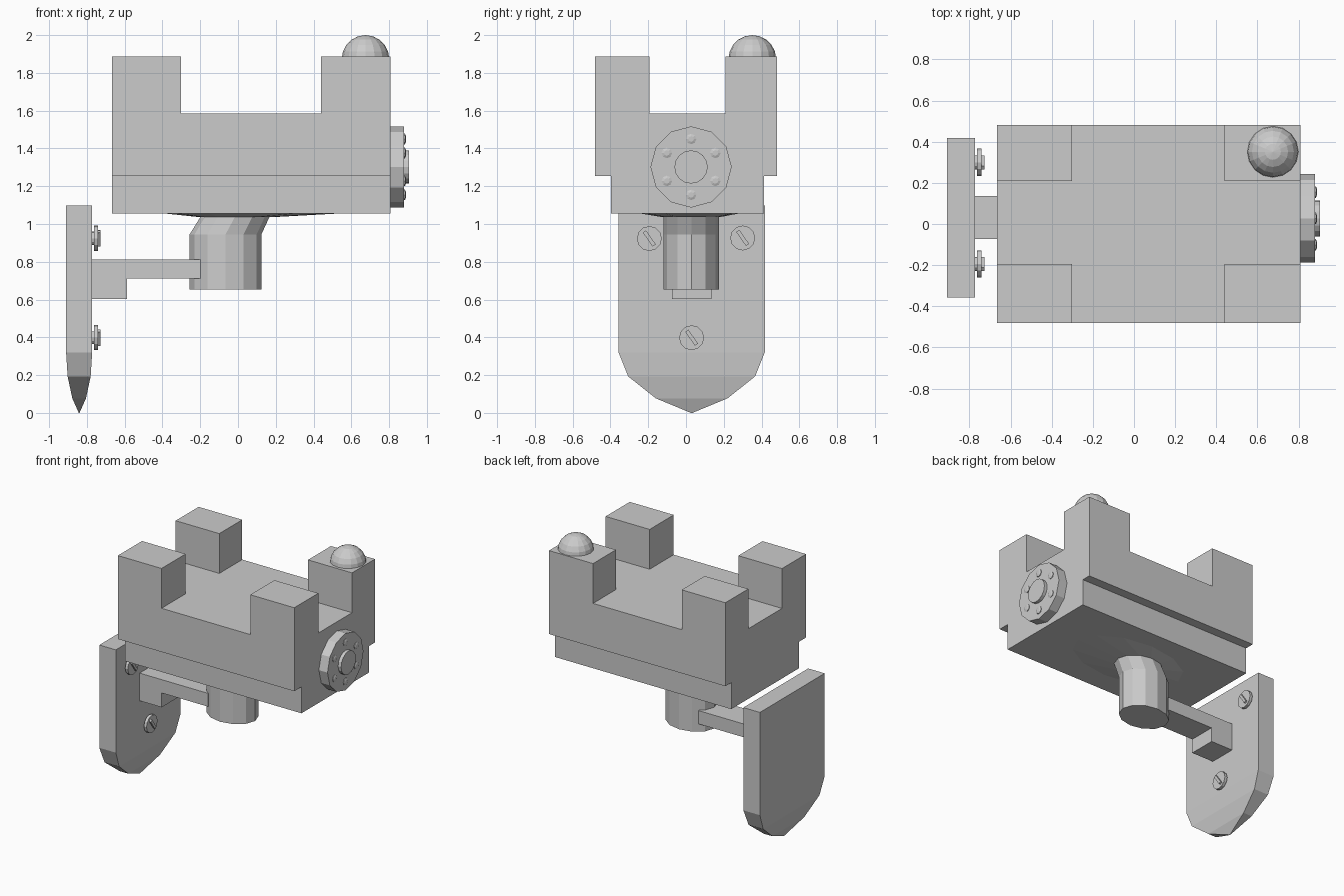
import bpy, bmesh, math
from mathutils import Vector

if "Cube" in bpy.data.objects:
    bpy.data.objects.remove(bpy.data.objects["Cube"])


def finish(name, bm):
    bmesh.ops.recalc_face_normals(bm, faces=bm.faces[:])
    mesh = bpy.data.meshes.new(name)
    bm.to_mesh(mesh)
    bm.free()
    ob = bpy.data.objects.new(name, mesh)
    bpy.context.collection.objects.link(ob)
    return ob


def loft(name, rings):
    """Skin a list of equal-length closed rings and cap both ends."""
    bm = bmesh.new()
    vs = [[bm.verts.new(p) for p in r] for r in rings]
    n = len(vs[0])
    for a, b in zip(vs, vs[1:]):
        for i in range(n):
            j = (i + 1) % n
            bm.faces.new((a[i], a[j], b[j], b[i]))
    bm.faces.new(vs[0])
    bm.faces.new(vs[-1])
    return finish(name, bm)


def box(name, x0, x1, y0, y1, z0, z1):
    return loft(name, [[(x0, y0, z), (x1, y0, z), (x1, y1, z), (x0, y1, z)] for z in (z0, z1)])


def ellipse(cx, cy, z, rx, ry, n=12):
    return [(cx + rx * math.cos(math.tau * i / n), cy + ry * math.sin(math.tau * i / n), z)
            for i in range(n)]


def turned_x(name, y, z, profile, n=12):
    """Round part on the x axis from (x, radius) pairs."""
    return loft(name, [[(x, y + r * math.cos(math.tau * i / n), z + r * math.sin(math.tau * i / n))
                        for i in range(n)] for x, r in profile])


# Body: four corner towers cut from one block, by keeping a cell grid
X = [-0.667, -0.302, 0.44, 0.808]
Y = [-0.482, -0.194, 0.208, 0.482]
bm = bmesh.new()
grid = {}


def vert(i, j, z):
    key = (i, j, z)
    if key not in grid:
        grid[key] = bm.verts.new((X[i], Y[j], z))
    return grid[key]


LOW, DECK, TOP = 1.255, 1.585, 1.886
corners = [(0, 0), (1, 0), (1, 1), (0, 1)]
for i in range(3):
    for j in range(3):
        tower = i != 1 and j != 1
        for z in (LOW, TOP if tower else DECK):
            bm.faces.new([vert(i + a, j + b, z) for a, b in corners])
        for k in range(4):
            (a, b), (c, d) = corners[k], corners[(k + 1) % 4]
            p, q = (i + a, j + b), (i + c, j + d)
            outer = (p[0] == q[0] and p[0] in (0, 3)) or (p[1] == q[1] and p[1] in (0, 3))
            if outer:
                bm.faces.new((vert(*p, LOW), vert(*q, LOW), vert(*q, DECK), vert(*p, DECK)))
            if tower:
                bm.faces.new((vert(*p, DECK), vert(*q, DECK), vert(*q, TOP), vert(*p, TOP)))
bmesh.ops.dissolve_limit(bm, angle_limit=0.01, verts=bm.verts[:], edges=bm.edges[:])
finish("castle_body", bm)
box("lower_body", X[0], X[3], -0.396, 0.412, 1.055, LOW)

# Dome knob on one tower
bm = bmesh.new()
bmesh.ops.create_uvsphere(bm, u_segments=16, v_segments=10, radius=0.126)
bmesh.ops.translate(bm, verts=bm.verts[:], vec=Vector((0.675, 0.351, 1.874)))
finish("dome_knob", bm)

# Round end cap with hub and studs
turned_x("end_cap", 0.027, 1.302, [(0.79, 0.215), (0.88, 0.215)])
turned_x("cap_hub", 0.027, 1.302, [(0.85, 0.088), (0.905, 0.088)], 16)
for k in range(6):
    a = math.tau * (k + 0.5) / 6
    turned_x("cap_stud", 0.027 + 0.148 * math.cos(a), 1.302 + 0.148 * math.sin(a),
             [(0.87, 0.028), (0.884, 0.028), (0.889, 0.015)], 8)

# Shallow flange and bent post below
loft("post_flange", [ellipse(0.075, 0.02, 1.056, 0.465, 0.262),
                     ellipse(-0.01, 0.026, 1.036, 0.19, 0.15)])
loft("bent_post", [ellipse(-0.066, 0.028, 0.652, 0.19, 0.148),
                   ellipse(-0.066, 0.028, 0.945, 0.19, 0.148),
                   ellipse(-0.012, 0.028, 1.045, 0.182, 0.148)])

# Stepped arm joining post and plate
arm = [(-0.78, 0.604), (-0.587, 0.604), (-0.587, 0.7125), (-0.198, 0.7125),
       (-0.198, 0.813), (-0.78, 0.813)]
loft("stepped_arm", [[(x, y, z) for x, z in arm] for y in (-0.073, 0.135)])

# Hanging plate tapering to its lower tip: z, half width, half thickness
sections = [(0.0, 0.004, 0.002), (0.077, 0.19, 0.036), (0.193, 0.336, 0.061),
            (0.32, 0.387, 0.069), (1.097, 0.387, 0.069)]
loft("hanging_plate", [[(-0.841 + t * s, 0.03 + w * q, z)
                        for s, q in ((-1, -1), (1, -1), (1, 1), (-1, 1))]
                       for z, w, t in sections])

# Plate screws with a raised diagonal bar
for y, z in ((-0.194, 0.923), (0.3, 0.926), (0.03, 0.398)):
    turned_x("plate_screw", y, z, [(-0.78, 0.034), (-0.763, 0.034), (-0.762, 0.066), (-0.74, 0.066)])
    bar = box("screw_bar", -0.02, 0.013, -0.01, 0.01, -0.045, 0.045)
    bar.location = (-0.74, y, z)
    bar.rotation_euler.x = math.radians(35)
